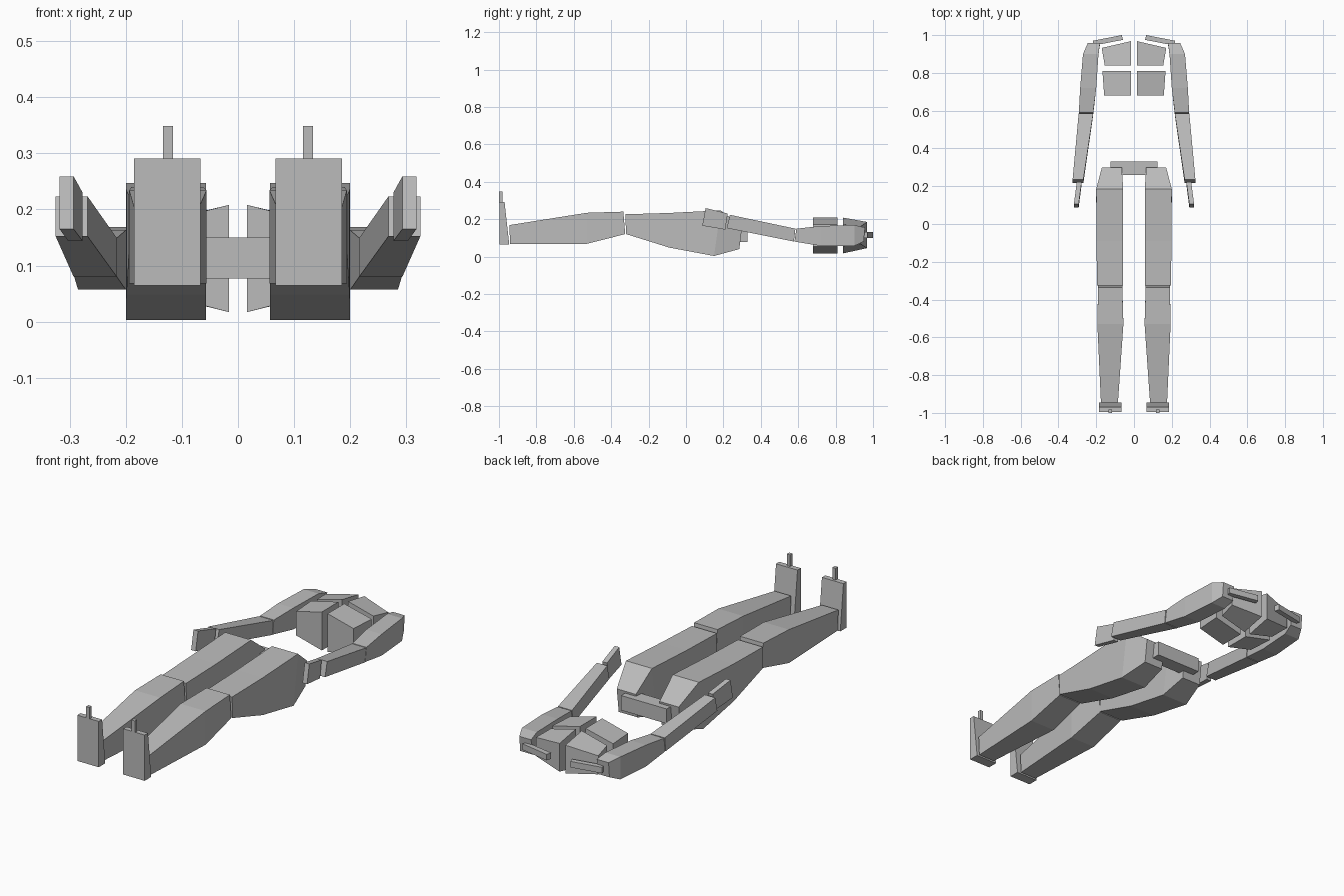
import bpy, bmesh

grey = bpy.data.materials.new("plain grey")
grey.diffuse_color = (0.5, 0.5, 0.5, 1)


def finish(name, bm):
    bmesh.ops.recalc_face_normals(bm, faces=bm.faces)
    mesh = bpy.data.meshes.new(name)
    bm.to_mesh(mesh)
    bm.free()
    mesh.materials.append(grey)
    obj = bpy.data.objects.new(name, mesh)
    bpy.context.collection.objects.link(obj)


def loft(name, rings):
    """Skin a row of four-cornered rings and cap both ends."""
    bm = bmesh.new()
    rows = [[bm.verts.new(p) for p in ring] for ring in rings]
    for a, b in zip(rows, rows[1:]):
        for i in range(4):
            j = (i + 1) % 4
            bm.faces.new((a[i], a[j], b[j], b[i]))
    bm.faces.new(rows[0])
    bm.faces.new(rows[-1])
    finish(name, bm)


def limb(name, sections):
    """Sections along y: y at bottom, y at top, x in, x out, z low, z high."""
    for side, s in (("left", -1), ("right", 1)):
        loft(f"{side}_{name}", [
            [(s * x0, yb, z0), (s * x1, yb, z0), (s * x1, yt, z1), (s * x0, yt, z1)]
            for yb, yt, x0, x1, z0, z1 in sections])


def slab(name, outline, spans):
    """Plan outline of four points, each with its own z span."""
    for side, s in (("left", -1), ("right", 1)):
        loft(f"{side}_{name}", [
            [(s * x, y, span[k]) for (x, y), span in zip(outline, spans)]
            for k in (0, 1)])


# Legs
limb("shin", [(-0.94, -0.945, 0.085, 0.175, 0.068, 0.168),
              (-0.53, -0.53, 0.056, 0.194, 0.068, 0.234),
              (-0.325, -0.335, 0.062, 0.19, 0.12, 0.24)])
limb("thigh", [(-0.32, -0.325, 0.058, 0.195, 0.12, 0.226),
               (-0.09, -0.09, 0.057, 0.199, 0.048, 0.233),
               (0.15, 0.185, 0.057, 0.2, 0.003, 0.247),
               (0.285, 0.3, 0.065, 0.17, 0.04, 0.16)])

# Feet and upright toes
limb("foot", [(-0.996, -0.996, 0.067, 0.185, 0.064, 0.291),
              (-0.945, -0.97, 0.067, 0.185, 0.064, 0.291)])
limb("toe", [(-1.0, -1.0, 0.116, 0.134, 0.29, 0.349),
             (-0.982, -0.982, 0.116, 0.134, 0.29, 0.349)])

# Arms
limb("upper_arm", [(0.95, 0.957, 0.18, 0.245, 0.08, 0.155),
                   (0.9, 0.9, 0.188, 0.27, 0.057, 0.169),
                   (0.72, 0.72, 0.2, 0.285, 0.057, 0.163),
                   (0.58, 0.59, 0.216, 0.292, 0.08, 0.149)])
limb("forearm", [(0.577, 0.585, 0.216, 0.293, 0.08, 0.149),
                 (0.218, 0.235, 0.268, 0.325, 0.152, 0.223)])
limb("hand", [(0.21, 0.223, 0.277, 0.303, 0.144, 0.23),
              (0.087, 0.105, 0.293, 0.318, 0.165, 0.259)])

# Trunk plates
slab("chest", [(0.016, 0.84), (0.155, 0.84), (0.171, 0.932), (0.016, 0.968)],
     [(0.017, 0.208), (0.054, 0.172), (0.068, 0.16), (0.045, 0.185)])
slab("belly", [(0.016, 0.68), (0.158, 0.68), (0.167, 0.81), (0.016, 0.81)],
     [(0.017, 0.208), (0.054, 0.172), (0.054, 0.172), (0.017, 0.208)])
slab("collar_bar", [(0.058, 0.975), (0.213, 0.945), (0.218, 0.97), (0.065, 1.0)],
     [(0.1, 0.13)] * 4)

# Hip block joining the legs
loft("hip_block", [[(x, 0.26, 0.077), (x, 0.33, 0.077), (x, 0.33, 0.15), (x, 0.26, 0.15)]
                   for x in (-0.125, 0.125)])
